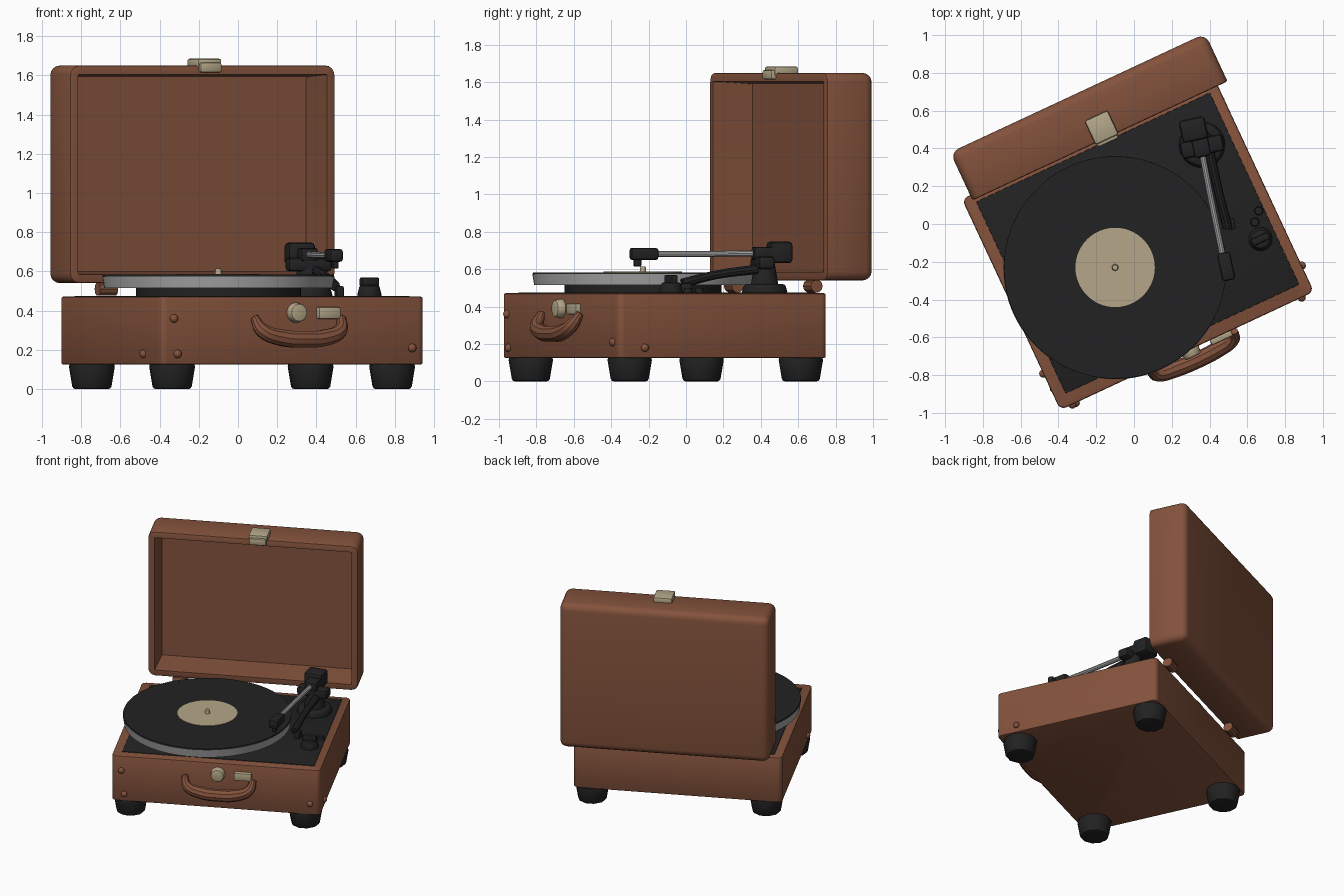
import bpy, bmesh, math
from mathutils import Matrix, Vector

if "Cube" in bpy.data.objects:
    bpy.data.objects.remove(bpy.data.objects["Cube"])

ANG = math.radians(25)                 # whole model is turned on the grid
TURN = Matrix.Rotation(ANG, 4, 'Z')


def mat(name, rgb):
    m = bpy.data.materials.new(name)
    m.diffuse_color = (*rgb, 1)
    m.use_nodes = True
    m.node_tree.nodes["Principled BSDF"].inputs["Base Color"].default_value = m.diffuse_color
    return m


BROWN = mat("brown_leather", (0.23, 0.085, 0.045))
BLACK = mat("matt_black", (0.016, 0.016, 0.017))
SILVER = mat("silver", (0.38, 0.38, 0.38))
CREAM = mat("cream", (0.46, 0.39, 0.25))


def loc(x, y, z=0.0):
    """Grid position to the case's own axes."""
    return TURN.inverted() @ Vector((x, y, z))


def smooth(ob, angle=35):
    bpy.ops.object.select_all(action='DESELECT')
    ob.select_set(True)
    bpy.context.view_layer.objects.active = ob
    bpy.ops.object.shade_smooth_by_angle(angle=math.radians(angle))


def finish(name, bm, material, pos=(0, 0, 0), rot=None):
    bmesh.ops.recalc_face_normals(bm, faces=bm.faces)
    me = bpy.data.meshes.new(name)
    bm.to_mesh(me)
    bm.free()
    me.materials.append(material)
    ob = bpy.data.objects.new(name, me)
    bpy.context.collection.objects.link(ob)
    ob.matrix_world = TURN @ Matrix.Translation(pos) @ (rot or Matrix())
    smooth(ob)
    return ob


def block(lo, hi):
    bm = bmesh.new()
    lo, hi = Vector(lo), Vector(hi)
    size = hi - lo
    m = Matrix.Translation((lo + hi) / 2) @ Matrix.Diagonal((*size, 1))
    bmesh.ops.create_cube(bm, size=1, matrix=m)
    return bm


def bevel(bm, edges, r, seg):
    bmesh.ops.bevel(bm, geom=edges, offset=r, offset_type='OFFSET',
                    segments=seg, profile=0.5, affect='EDGES', clamp_overlap=True)


def box(name, pos, size, material, r=0.01, rot=None):
    h = Vector(size) / 2
    bm = block(-h, h)
    bevel(bm, bm.edges[:], r, 2)
    return finish(name, bm, material, pos, rot)


def disc(name, pos, r1, r2, h, material, seg=64, rot=None, edge=0.0):
    """Round part standing on pos; r1 is the bottom radius, r2 the top."""
    bm = bmesh.new()
    bmesh.ops.create_cone(bm, cap_ends=True, segments=seg, radius1=r1, radius2=r2,
                          depth=h, matrix=Matrix.Translation((0, 0, h / 2)))
    if edge:
        bevel(bm, [e for e in bm.edges if any(len(f.verts) > 4 for f in e.link_faces)], edge, 2)
    return finish(name, bm, material, pos, rot)


def tube(name, pts, radii, material, depth):
    cu = bpy.data.curves.new(name, 'CURVE')
    cu.dimensions = '3D'
    cu.bevel_depth = depth
    cu.bevel_resolution = 3
    cu.use_fill_caps = True
    sp = cu.splines.new('BEZIER')
    sp.bezier_points.add(len(pts) - 1)
    sp.resolution_u = 6
    for p, co, r in zip(sp.bezier_points, pts, radii):
        p.co, p.radius = co, r
        p.handle_left_type = p.handle_right_type = 'AUTO'
    ob = bpy.data.objects.new(name, cu)
    bpy.context.collection.objects.link(ob)
    ob.matrix_world = TURN
    bpy.ops.object.select_all(action='DESELECT')
    ob.select_set(True)
    bpy.context.view_layer.objects.active = ob
    bpy.ops.object.convert(target='MESH')
    ob = bpy.context.view_layer.objects.active
    ob.data.materials.clear()
    ob.data.materials.append(material)
    smooth(ob)
    return ob


# case base: rounded upright corners, small soft rims
bm = block((-0.77, -0.728, 0.125), (0.712, 0.505, 0.472))
bevel(bm, [e for e in bm.edges if abs(e.verts[0].co.z - e.verts[1].co.z) > 0.1], 0.035, 4)
bevel(bm, [e for e in bm.edges if abs(e.verts[0].co.z - e.verts[1].co.z) < 0.01], 0.01, 2)
finish("case_base", bm, BROWN)

# black deck
box("deck", (-0.025, -0.1, 0.467), (1.365, 1.12, 0.018), BLACK, 0.003)

# open lid: rounded shell, hollow at the front
bm = block((-0.722, 0.475, 0.54), (0.768, 0.755, 1.65))
bevel(bm, [e for e in bm.edges if max(v.co.y for v in e.verts) > 0.6], 0.05, 4)
bevel(bm, [e for e in bm.edges if all(v.co.y < 0.48 for v in e.verts)], 0.01, 2)
bm.normal_update()
front = max((f for f in bm.faces if f.normal.y < -0.99), key=lambda f: f.calc_area())
bmesh.ops.inset_region(bm, faces=[front], thickness=0.035)
bmesh.ops.inset_region(bm, faces=[front], thickness=0.015, depth=-0.225)
finish("lid", bm, BROWN)

# lid latch and hinges
box("lid_latch", (0.06, 0.535, 1.66), (0.135, 0.14, 0.05), CREAM, 0.012)
box("lid_latch_lip", (0.06, 0.465, 1.64), (0.12, 0.035, 0.05), CREAM, 0.01)
for i, u in enumerate((-0.5, 0.5)):
    tube(f"hinge_{i}", [(u - 0.05, 0.515, 0.51), (u + 0.05, 0.515, 0.51)], (1, 1), BROWN, 0.035)

# feet
for i, (u, v) in enumerate(((-0.655, -0.61), (0.585, -0.605), (-0.64, 0.39), (0.595, 0.4))):
    disc(f"foot_{i}", (u, v, 0), 0.1, 0.122, 0.13, BLACK, 10,
         Matrix.Rotation(0.3, 4, 'Z'), 0.015)

# carrying handle
tube("handle",
     [(-0.25, -0.735, 0.365), (-0.225, -0.775, 0.30), (-0.12, -0.79, 0.262), (0, -0.795, 0.255),
      (0.12, -0.79, 0.262), (0.215, -0.775, 0.30), (0.24, -0.735, 0.365)],
     (0.5, 0.85, 1, 1, 1, 0.85, 0.5), BROWN, 0.044)

# front lock: round button and plate
disc("lock_button", (-0.013, -0.72, 0.39), 0.053, 0.045, 0.05, CREAM, 24,
     Matrix.Rotation(math.pi / 2, 4, 'X'), 0.008)
box("lock_plate", (0.165, -0.735, 0.388), (0.125, 0.045, 0.06), CREAM, 0.01)

# small studs near the case corners
for i, (u, v, z) in enumerate(((-0.68, -0.728, 0.18), (-0.7, -0.728, 0.36), (0.64, -0.728, 0.21),
                               (-0.77, -0.515, 0.18), (0.712, -0.575, 0.18))):
    bm = bmesh.new()
    bmesh.ops.create_uvsphere(bm, u_segments=12, v_segments=8, radius=0.022)
    finish(f"stud_{i}", bm, BROWN, (u, v, z))

# platter, record, label, spindle
c = loc(-0.1, -0.23)
for name, r1, r2, z, h, m in (
        ("platter_base", 0.42, 0.42, 0.47, 0.06, BLACK),
        ("platter", 0.582, 0.592, 0.515, 0.06, SILVER),
        ("record", 0.59, 0.588, 0.575, 0.009, BLACK),
        ("record_label", 0.21, 0.21, 0.583, 0.004, CREAM),
        ("spindle", 0.018, 0.014, 0.585, 0.03, CREAM)):
    disc(name, (c.x, c.y, z), r1, r2, h, m, 96)

# tonearm mount, counterweight, arm and headshell, all in line with the arm
a, b = loc(0.35, 0.40), loc(0.465, -0.13)
d = (b - a).normalized()
aim = Matrix.Rotation(math.atan2(d.y, d.x) + math.pi / 2, 4, 'Z')
p = loc(0.36, 0.42)
disc("arm_mount_foot", (p.x, p.y, 0.47), 0.125, 0.11, 0.05, BLACK, 24, None, 0.01)
disc("arm_column", (p.x, p.y, 0.51), 0.075, 0.05, 0.15, BLACK, 20)
box("arm_yoke", loc(0.36, 0.41, 0.635), (0.23, 0.09, 0.07), BLACK, 0.02, aim)
box("arm_pivot", loc(0.355, 0.41, 0.685), (0.09, 0.11, 0.07), BLACK, 0.015, aim)
box("counterweight", loc(0.315, 0.5, 0.69), (0.14, 0.12, 0.115), BLACK, 0.02, aim)
tube("tonearm", [loc(0.36, 0.38, 0.685), loc(0.41, 0.12, 0.682), loc(0.468, -0.16, 0.682)],
     (1, 1, 1), SILVER, 0.017)
box("headshell", loc(0.488, -0.225, 0.682), (0.07, 0.15, 0.065), BLACK, 0.015, aim)
box("stylus", loc(0.495, -0.26, 0.64), (0.03, 0.04, 0.05), BLACK, 0.006, aim)

# arm rest lever beside the tonearm
tube("arm_rest", [loc(0.4, 0.38, 0.6), loc(0.45, 0.16, 0.57), loc(0.495, -0.02, 0.525)],
     (1.1, 1, 1.1), BLACK, 0.024)
box("arm_rest_post", loc(0.515, 0.0, 0.495), (0.04, 0.06, 0.06), BLACK, 0.008, aim)

# speed knob and switches on the deck
k = loc(0.67, -0.08)
disc("knob", (k.x, k.y, 0.47), 0.065, 0.05, 0.06, BLACK, 20, None, 0.01)
box("knob_grip", (k.x, k.y, 0.545), (0.1, 0.04, 0.05), BLACK, 0.01)
for i, (x, y) in enumerate(((0.66, 0.07), (0.64, 0.01))):
    s = loc(x, y)
    disc(f"switch_{i}", (s.x, s.y, 0.47), 0.025, 0.02, 0.03, BLACK, 12)
